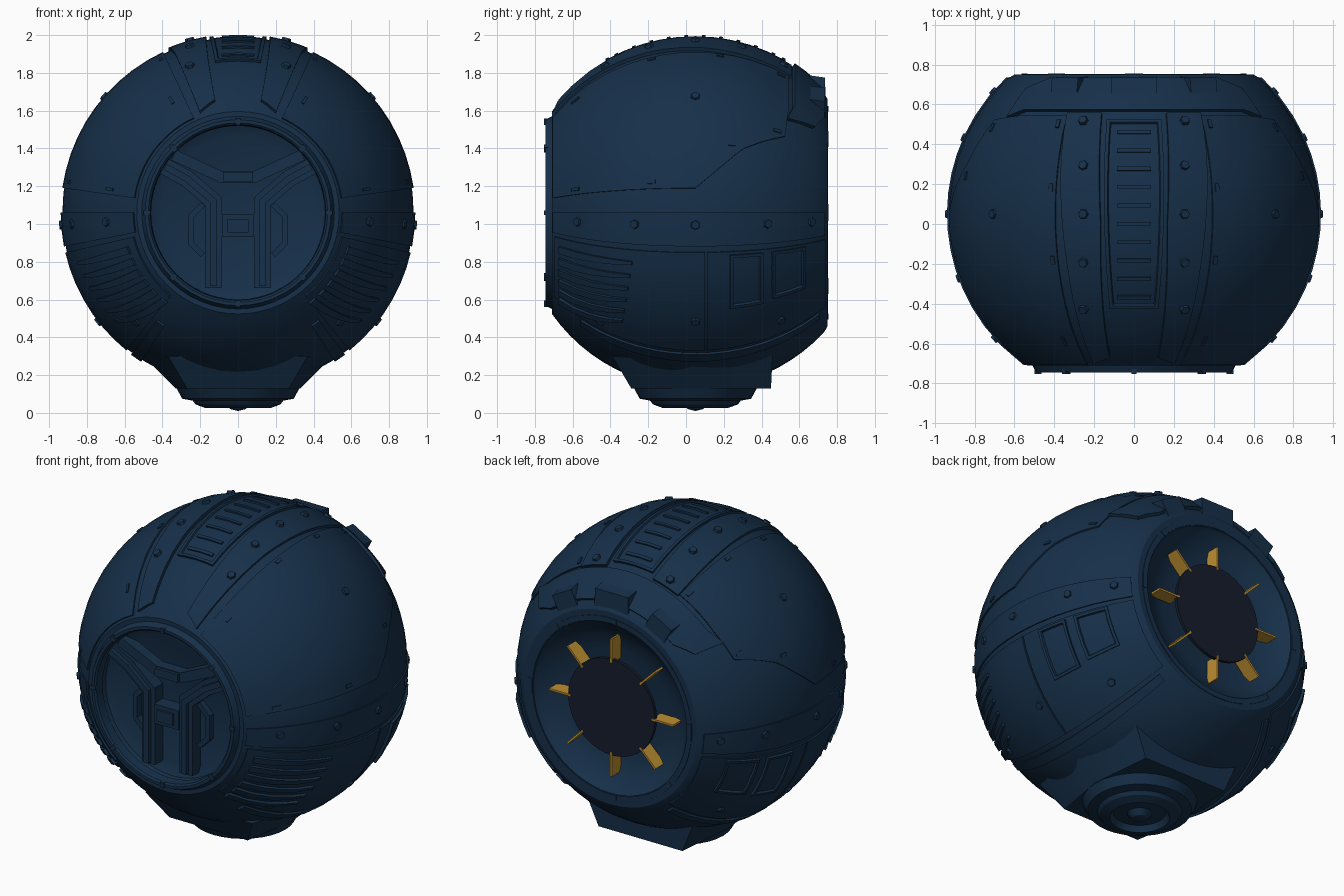
import bpy, bmesh
from math import sin, cos, asin, radians, pi, sqrt
from mathutils import Vector, Matrix

if "Cube" in bpy.data.objects:
    bpy.data.objects.remove(bpy.data.objects["Cube"])

C, R = Vector((0, 0.05, 1.06)), 0.93      # hull centre and radius


def material(name, col):
    m = bpy.data.materials.new(name)
    m.diffuse_color = (*col, 1)
    m.use_nodes = True
    m.node_tree.nodes["Principled BSDF"].inputs["Base Color"].default_value = m.diffuse_color
    return m


NAVY = material("navy_metal", (0.008, 0.029, 0.067))
GOLD = material("gold_metal", (0.5, 0.27, 0.03))
DARK = material("dark_core", (0.007, 0.012, 0.025))


def finish(bm, name, mat=NAVY, mirror=False):
    bmesh.ops.recalc_face_normals(bm, faces=bm.faces)
    me = bpy.data.meshes.new(name)
    bm.to_mesh(me)
    bm.free()
    me.materials.append(mat)
    for p in me.polygons:
        p.use_smooth = True
    me.set_sharp_from_angle(angle=radians(28))
    ob = bpy.data.objects.new(name, me)
    bpy.context.collection.objects.link(ob)
    if mirror:
        ob.modifiers.new("Mirror", 'MIRROR').use_axis[0] = True
    return ob


def lathe(name, profile, axis, segs=48, mat=NAVY):
    """Spin (radius, height) points round the hull's y axis or a vertical axis."""
    bm = bmesh.new()
    vs = [bm.verts.new((r, h, C.z) if axis == 'Y' else (r, C.y, h)) for r, h in profile]
    es = [bm.edges.new(e) for e in zip(vs, vs[1:])]
    ax, cen = ((0, 1, 0), (0, 0, C.z)) if axis == 'Y' else ((0, 0, 1), (0, C.y, 0))
    bmesh.ops.spin(bm, geom=vs + es, axis=ax, cent=cen, angle=2 * pi, steps=segs)
    bmesh.ops.remove_doubles(bm, verts=bm.verts, dist=0.0005)
    return finish(bm, name, mat)


def on_hull(y, t, lift=0.0):
    """Hull point at depth y, t degrees down from the top."""
    r = sqrt(R * R - (y - C.y) ** 2)
    p = Vector((r * sin(radians(t)), y, C.z + r * cos(radians(t))))
    return p + (p - C).normalized() * lift


def T(x, y):
    """Top-view position to (y, angle)."""
    return y, asin(x / sqrt(R * R - (y - C.y) ** 2)) * 180 / pi


def patch(bm, outline, lift, inset=0, depth=0):
    """Add a raised plate with a (y, angle) outline wrapped on the hull."""
    b = bmesh.new()
    b.faces.new([b.verts.new((y, t / 60, 0)) for y, t in outline])
    for ax in (0, 1):
        vals = [v.co[ax] for v in b.verts]
        lo, n = min(vals), int((max(vals) - min(vals)) / 0.1)
        for i in range(1, n + 1):
            co, no = [0, 0, 0], [0, 0, 0]
            co[ax], no[ax] = lo + (max(vals) - lo) * i / (n + 1), 1
            bmesh.ops.bisect_plane(b, geom=b.verts[:] + b.edges[:] + b.faces[:],
                                   plane_co=co, plane_no=no)
    for v in b.verts:
        v.co = on_hull(v.co.x, v.co.y * 60, lift)
    b.normal_update()
    for f in b.faces:
        if f.normal.dot(f.calc_center_median() - C) < 0:
            f.normal_flip()
    b.normal_update()
    if inset:   # leave a rim, sink the middle
        inner = b.faces[:]
        bmesh.ops.inset_region(b, faces=inner, thickness=inset, use_boundary=True, use_even_offset=True)
        bmesh.ops.inset_region(b, faces=inner, thickness=0.004, use_even_offset=True)
        for v in {v for f in inner for v in f.verts}:
            v.co += (v.co - C).normalized() * depth
    ext = bmesh.ops.extrude_edge_only(b, edges=[e for e in b.edges if e.is_boundary])
    for v in ext['geom']:
        if isinstance(v, bmesh.types.BMVert):
            v.co -= (v.co - C).normalized() * (lift + 0.02)
    me = bpy.data.meshes.new("tmp")
    b.to_mesh(me)
    b.free()
    bm.from_mesh(me)
    bpy.data.meshes.remove(me)


def plates(name, outlines, lift, inset=0, depth=0, mirror=True):
    bm = bmesh.new()
    for o in outlines:
        patch(bm, o, lift, inset, depth)
    return finish(bm, name, NAVY, mirror)


def rect(y0, y1, t0, t1):
    return [(y0, t0), (y1, t0), (y1, t1), (y0, t1)]


def box(bm, size, mat):
    bmesh.ops.create_cube(bm, size=1, matrix=mat @ Matrix.Diagonal((*size, 1)))


# Hull: front bowl, spherical shell, rear bowl in one profile
a0, a1 = asin(-0.76 / R), asin(0.68 / R)
shell = [(R * cos(a0 + (a1 - a0) * i / 22), C.y + R * sin(a0 + (a1 - a0) * i / 22)) for i in range(23)]
lathe("hull", [(0, -0.62), (0.4, -0.62), (0.46, -0.65), (0.475, -0.71)] + shell +
      [(0.6, 0.75), (0.53, 0.75), (0.51, 0.72), (0.42, 0.66), (0.32, 0.63), (0, 0.63)], 'Y', 56)

# Front window rim and rear rim
lathe("front_rim", [(0.46, -0.68), (0.465, -0.735), (0.475, -0.745), (0.492, -0.745), (0.515, -0.7), (0.5, -0.66), (0.46, -0.68)], 'Y')
lathe("rear_rim", [(0.57, 0.72), (0.565, 0.753), (0.535, 0.753), (0.525, 0.72), (0.57, 0.72)], 'Y')
bm = bmesh.new()
for i in range(8):
    rot = Matrix.Translation((0, 0, C.z)) @ Matrix.Rotation(i * pi / 4, 4, 'Y')
    box(bm, (0.025, 0.03, 0.035), rot @ Matrix.Translation((0, -0.737, 0.482)))
    box(bm, (0.09, 0.015, 0.03), rot @ Matrix.Translation((0, 0.748, 0.55)))
finish(bm, "rim_clips")

# Rear core disc held by gold radial fins
lathe("rear_core", [(0, 0.715), (0.3, 0.715), (0.3, 0.735), (0, 0.735)], 'Y', 40, DARK)
bm = bmesh.new()
for i in range(8):
    rot = Matrix.Translation((0, 0, C.z)) @ Matrix.Rotation(i * pi / 4, 4, 'Y')
    box(bm, (0.012, 0.09, 0.15), rot @ Matrix.Translation((0, 0.695, 0.355)))
finish(bm, "rear_fins", GOLD)

# Upper side shells and the belt below them
plates("upper_shell", [[(-0.7, 25), (0.54, 25), (0.54, 46), (0.52, 60), (0.3, 68), (0.18, 75), (0.05, 82), (-0.7, 82)]], 0.009)
plates("belt", [rect(-0.7, 0.73, 90, 101)], 0.009)

# Lower side panels, ridge, tapered vent slats and framed windows
plates("lower_panels", [rect(-0.69, 0.1, 103, 141), rect(0.11, 0.73, 103, 141)], 0.01)
plates("lower_ridge", [rect(-0.55, 0.7, 143, 147)], 0.012)
slats = []
for i in range(6):
    f, b = 107 + i * 6.2, 106 + i * 4.8
    slats.append([(-0.66, f), (-0.28 - 0.01 * i, b + 1), (-0.28 - 0.01 * i, b + 2.2), (-0.66, f + 3.8)])
plates("vent_slats", slats, 0.024)
plates("side_windows", [rect(0.23, 0.4, 104, 123), rect(0.45, 0.62, 104, 122)], 0.026, 0.016, -0.014)

# Top straps, vent plate and vent bars
plates("top_straps", [[T(0.16, 0.55), T(0.33, 0.55), T(0.36, 0.1), T(0.33, -0.2), T(0.2, -0.69), T(0.12, -0.66), T(0.165, 0)]], 0.018)
plates("top_vent", [[T(-0.135, 0.52), T(0.135, 0.52), T(0.12, -0.42), T(-0.12, -0.42)]], 0.014, 0.018, -0.01, False)
plates("vent_bars", [[T(-0.085, y - 0.009), T(0.085, y - 0.009), T(0.085, y + 0.009), T(-0.085, y + 0.009)]
                     for y in [-0.365 + 0.0915 * i for i in range(10)]], 0.012, mirror=False)

# Small clips beside the panel seams
plates("seam_clips", [rect(y, y + 0.04, t, t + 1.3) for y, t in
                      ((-0.2, 26), (0.16, 26), (0.48, 27), (-0.6, 30), (-0.6, 79), (-0.2, 79), (0.22, 66), (0.46, 58))], 0.014)

# Rivets: short hexagonal studs
bm = bmesh.new()
spots = [T(0.25, y) + (0.018,) for y in (0.51, 0.29, 0.05, -0.19, -0.42)]
spots += [(y, 94, 0.006) for y in (-0.57, -0.27, 0.05, 0.43, 0.66)]
spots += [(0.05, 49, 0.006), (0.05, 128, 0.006), (-0.45, 137, 0.006), (0.5, 134, 0.006)]
for y, t, lift in spots:
    p = on_hull(y, t, lift)
    q = (p - C).to_track_quat('Z', 'Y').to_matrix().to_4x4()
    bmesh.ops.create_cone(bm, cap_ends=True, segments=6, radius1=0.03, radius2=0.022, depth=0.026,
                          matrix=Matrix.Translation(p) @ q)
finish(bm, "rivets", NAVY, True)

# Rear hood over the thruster with wedge blocks
plates("rear_hood", [[(0.565, -44), (0.565, 44), (0.53, 52), (0.67, 50), (0.72, 40), (0.72, -40), (0.67, -50), (0.53, -52)]], 0.02, mirror=False)
bm = bmesh.new()
for ang, w in ((-29, 0.15), (0, 0.23), (29, 0.15)):
    rot = Matrix.Translation((0, 0, C.z)) @ Matrix.Rotation(radians(ang), 4, 'Y')
    side = [(0.6, 0.745), (0.63, 0.73), (0.735, 0.715), (0.74, 0.6), (0.6, 0.6)]
    a, b = ([bm.verts.new(rot @ Vector((x, y, z))) for y, z in side] for x in (-w / 2, w / 2))
    bm.faces.new(a)
    bm.faces.new(b)
    for i in range(5):
        j = (i + 1) % 5
        bm.faces.new((a[i], a[j], b[j], b[i]))
finish(bm, "hood_blocks")

# Faceted skirt under the hull, bulging at the sides and tapering downwards
bm = bmesh.new()
top = [bm.verts.new((x, y, z)) for x, y, z in ((-0.37, -0.39, 0.3), (0.37, -0.39, 0.3), (0.47, 0.03, 0.27),
                                               (0.38, 0.46, 0.34), (-0.38, 0.46, 0.34), (-0.47, 0.03, 0.27))]
bot = [bm.verts.new((x, y, 0.13)) for x, y in ((-0.27, -0.29), (0.27, -0.29), (0.33, 0.05),
                                               (0.29, 0.45), (-0.29, 0.45), (-0.33, 0.05))]
bm.faces.new(top)
bm.faces.new(bot)
for i in range(6):
    j = (i + 1) % 6
    bm.faces.new((top[i], top[j], bot[j], bot[i]))
finish(bm, "base_skirt")

# Stepped nozzle at the bottom
lathe("base_nozzle", [(0, 0.2), (0.325, 0.2), (0.325, 0.13), (0.295, 0.075), (0.24, 0.065), (0.225, 0.045), (0.17, 0.025),
                      (0.15, 0.06), (0.07, 0.05), (0.04, 0.02), (0, 0.01)], 'Z', 32)

# Front interior: struts, crossbars, hub and side panels
bm = bmesh.new()


def bar(path, w, y0, y1):
    """Chain of flat bars through (x, z) points."""
    for p, q in zip(path, path[1:]):
        p, q = Vector((p[0], y0, p[1])), Vector((q[0], y0, q[1]))
        z = (q - p).normalized()
        y = Vector((0, 1, 0))
        m = Matrix((y.cross(z), y, z)).transposed().to_4x4()
        box(bm, (w, y1 - y0, (q - p).length + w * 0.4),
            Matrix.Translation((p + q) / 2 + y * (y1 - y0) / 2) @ m)


arm = [(0.38, 1.3), (0.27, 1.24), (0.13, 1.12), (0.13, 0.68)]
bar(arm, 0.09, -0.7, -0.6)
bar(arm, 0.035, -0.725, -0.6)
bar([(0.33, 1.36), (0.09, 1.25), (0, 1.25)], 0.06, -0.69, -0.6)
bar([(0.19, 1.1), (0.25, 1.04), (0.25, 0.9), (0.19, 0.84)], 0.03, -0.66, -0.6)
finish(bm, "cabin_struts", NAVY, True)
bm = bmesh.new()
box(bm, (0.17, 0.1, 0.12), Matrix.Translation((0, -0.66, 0.99)))
box(bm, (0.11, 0.1, 0.07), Matrix.Translation((0, -0.675, 0.99)))
box(bm, (0.16, 0.1, 0.05), Matrix.Translation((0, -0.66, 1.25)))
finish(bm, "cabin_hub")
